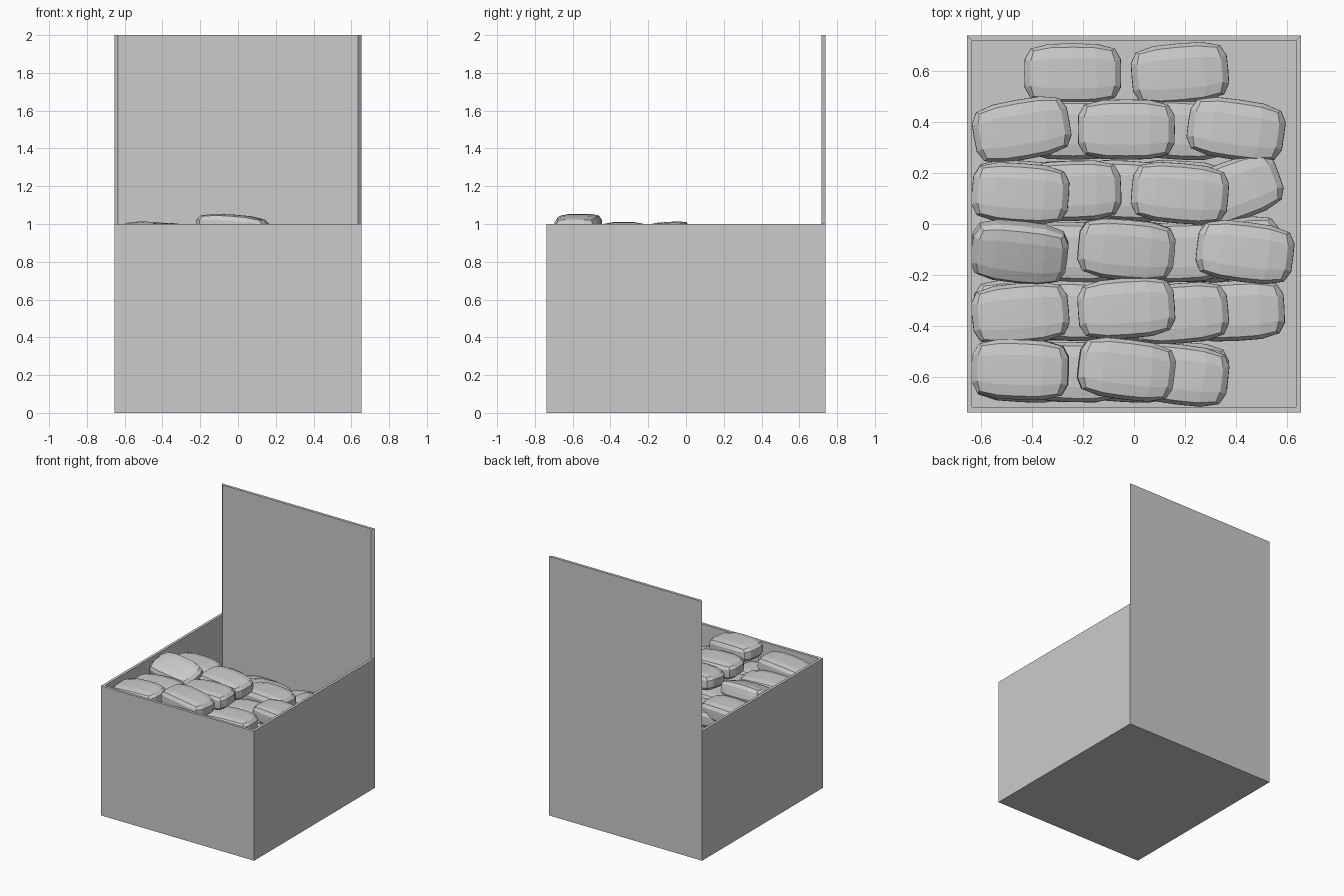
import bpy, bmesh
from math import radians
from mathutils import Euler

if "Cube" in bpy.data.objects:
    bpy.data.objects.remove(bpy.data.objects["Cube"])

W, D, T = 0.655, 0.738, 0.021      # half width, half depth, wall thickness
FLOOR = 0.50                       # raised floor the sacks lie on


def make_object(name, bm):
    bmesh.ops.recalc_face_normals(bm, faces=bm.faces)
    mesh = bpy.data.meshes.new(name)
    bm.to_mesh(mesh)
    bm.free()
    ob = bpy.data.objects.new(name, mesh)
    bpy.context.collection.objects.link(ob)
    return ob


# Open crate with mitred walls; the back wall carries on up as the raised lid
def ring(bm, w, d, z):
    return [bm.verts.new((sx * w, sy * d, z))
            for sx, sy in ((-1, -1), (1, -1), (1, 1), (-1, 1))]


bm = bmesh.new()
ob_, ot = ring(bm, W, D, 0), ring(bm, W, D, 1)
ib, it = ring(bm, W - T, D - T, FLOOR), ring(bm, W - T, D - T, 1)
bm.faces.new(ob_)
bm.faces.new(ib)
for i in range(4):
    j = (i + 1) % 4
    bm.faces.new((ob_[i], ob_[j], ot[j], ot[i]))
    bm.faces.new((ib[i], ib[j], it[j], it[i]))
    if i != 2:
        bm.faces.new((ot[i], ot[j], it[j], it[i]))
lid_low = [ot[2], ot[3], it[3], it[2]]
lid_top = [bm.verts.new((v.co.x, v.co.y, 2)) for v in lid_low]
for i in range(4):
    j = (i + 1) % 4
    bm.faces.new((lid_low[i], lid_low[j], lid_top[j], lid_top[i]))
bm.faces.new(lid_top)
make_object("crate", bm)


# Sack: a subdivided cube rounded into a puffy block
bm = bmesh.new()
bmesh.ops.create_cube(bm, size=2)
bmesh.ops.subdivide_edges(bm, edges=bm.edges, cuts=3, use_grid_fill=True)
for v in bm.verts:
    x, y, z = v.co
    n = (abs(x) ** 5 + abs(y) ** 5 + abs(z) ** 5) ** 0.2
    v.co = (x / n * 0.19, y / n * 0.118 * (1 - 0.06 * x * x),
            z / n * 0.066 * (1 - 0.12 * x * x))
sack_shape = make_object("sack", bm)
sack_mesh = sack_shape.data
bpy.data.objects.remove(sack_shape)


def sack(x, y, top, turn=0, tilt_x=0, tilt_y=0):
    ob = bpy.data.objects.new("sack", sack_mesh)
    ob.location = (x, y, top - 0.066)
    ob.rotation_euler = Euler((radians(tilt_x), radians(tilt_y), radians(turn)))
    bpy.context.collection.objects.link(ob)


# Lower layers: brick bond, two per row then three per row
rows = (-0.58, -0.34, -0.11, 0.13, 0.37, 0.59)
for r, y in enumerate(rows):
    sack(-0.24, y, 0.63, 0)
    sack(0.18, y, 0.63, 5 if r == 5 else -3)
for y in rows[:4]:
    for x in (-0.44, -0.03):
        sack(x, y, 0.75, -3)
    sack(-0.24, y, 0.87, -2 if y < 0 else 2)

# Visible upper sacks: x, y, top height, turn, tilts
for s in (
    (-0.44, 0.37, 0.75, 10), (-0.03, 0.37, 0.75, 0), (0.40, 0.37, 0.75, -8),
    (-0.445, 0.12, 0.93, -4), (0.18, 0.12, 0.87, -5), (0.39, 0.13, 0.75, 20),
    (-0.45, -0.11, 0.99, -6, 18, 4), (-0.03, -0.10, 1.01, -5, 4, 2),
    (0.435, -0.11, 0.89, -7), (0.39, -0.10, 0.78, 10), (0.18, -0.11, 0.83, 2),
    (-0.445, -0.35, 0.95, 5), (-0.03, -0.33, 1.01, 4), (0.18, -0.35, 0.87, 5),
    (0.40, -0.34, 0.77, 3),
    (-0.445, -0.57, 1.00, -2, 2, -4), (-0.03, -0.57, 1.05, -7, 0, 4),
    (0.18, -0.59, 0.87, -7), 
):
    sack(*s)
